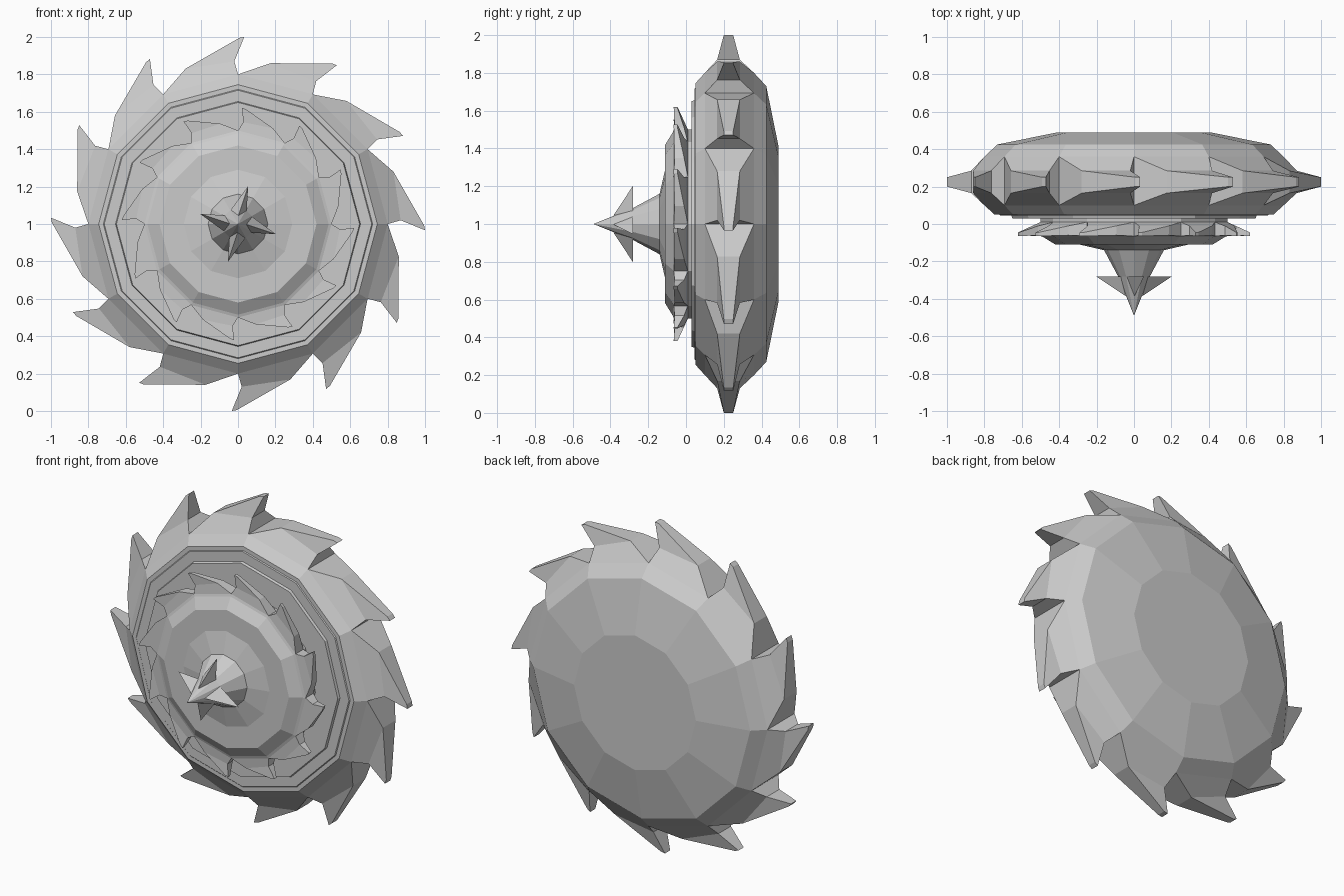
import bpy, bmesh
from math import sin, cos, radians

if "Cube" in bpy.data.objects:
    bpy.data.objects.remove(bpy.data.objects["Cube"])

SIDES = 12


def polar(r, deg, y):
    """Point at radius r, clockwise angle from the top, depth y."""
    a = radians(deg)
    return (r * sin(a), y, 1 + r * cos(a))


def finish(bm, name):
    bmesh.ops.recalc_face_normals(bm, faces=bm.faces)
    me = bpy.data.meshes.new(name)
    bm.to_mesh(me)
    bm.free()
    ob = bpy.data.objects.new(name, me)
    bpy.context.collection.objects.link(ob)
    return ob


def lathe(name, profile, sides=SIDES):
    """Turn (radius, y) points around the horizontal axle; cap both ends."""
    bm = bmesh.new()
    rings = []
    for r, y in profile:
        if r == 0:
            rings.append([bm.verts.new((0, y, 1))] * sides)
        else:
            rings.append([bm.verts.new(polar(r, 360 * i / sides, y)) for i in range(sides)])
    for a, b in zip(rings, rings[1:]):
        for i in range(sides):
            j = (i + 1) % sides
            bm.faces.new(list(dict.fromkeys((a[i], a[j], b[j], b[i]))))
    for end, (r, _) in ((rings[0], profile[0]), (rings[-1], profile[-1])):
        if r:
            bm.faces.new(end)
    return finish(bm, name)


def teeth(name, sections, count, start=0):
    """Loft each tooth through quads (r1, angle1, r2, angle2, y_front, y_back)."""
    bm = bmesh.new()
    for k in range(count):
        t = start + 360 * k / count
        rings = []
        for r1, a1, r2, a2, y0, y1 in sections:
            pts = ((r1, a1, y0), (r2, a2, y0), (r2, a2, y1), (r1, a1, y1))
            rings.append([bm.verts.new(polar(r, a + t, y)) for r, a, y in pts])
        for a, b in zip(rings, rings[1:]):
            for i in range(4):
                j = (i + 1) % 4
                bm.faces.new((a[i], a[j], b[j], b[i]))
        bm.faces.new(rings[0])
        bm.faces.new(rings[-1])
    return finish(bm, name)


# Main wheel with rounded back and flat front
lathe("wheel_body", [(0.41, 0.49), (0.73, 0.425), (0.80, 0.36), (0.80, 0.10),
                     (0.745, 0.05), (0.72, 0.05), (0.715, 0.045), (0.655, 0.045),
                     (0.65, 0.03), (0.60, 0.03)])

# Raised front hub and its shallow cone
lathe("front_hub", [(0.50, 0.06), (0.50, -0.065), (0.485, -0.07), (0.42, -0.11),
                    (0.29, -0.11), (0.16, -0.14), (0.16, 0.0)])

# Central spike
lathe("center_spike", [(0.165, -0.12), (0.16, -0.14), (0.085, -0.28), (0, -0.49)])

# Large saw teeth around the rim
teeth("rim_teeth", [(0.80, -30, 0.80, 0, 0.10, 0.36),
                    (0.877, -18.6, 0.87, -1.3, 0.165, 0.285),
                    (0.995, 0.4, 1.0, 1.9, 0.20, 0.25)], 12)

# Small counter-rotating teeth around the hub
teeth("hub_teeth", [(0.50, 0, 0.50, 30, -0.065, 0.01),
                    (0.545, 3, 0.545, 20, -0.06, -0.01),
                    (0.62, 2, 0.615, 4, -0.065, -0.045)], 12)

# Four hooked barbs on the spike
bm = bmesh.new()
for k in range(4):
    t = 90 * k + 15
    spots = ((0.085, -42, -0.28), (0.085, 18, -0.28), (0.045, -12, -0.385), (0.21, 0, -0.28))
    a, b, c, tip = [bm.verts.new(polar(r, d + t, y)) for r, d, y in spots]
    for f in ((a, b, tip), (b, c, tip), (c, a, tip), (a, c, b)):
        bm.faces.new(f)
finish(bm, "spike_barbs")
